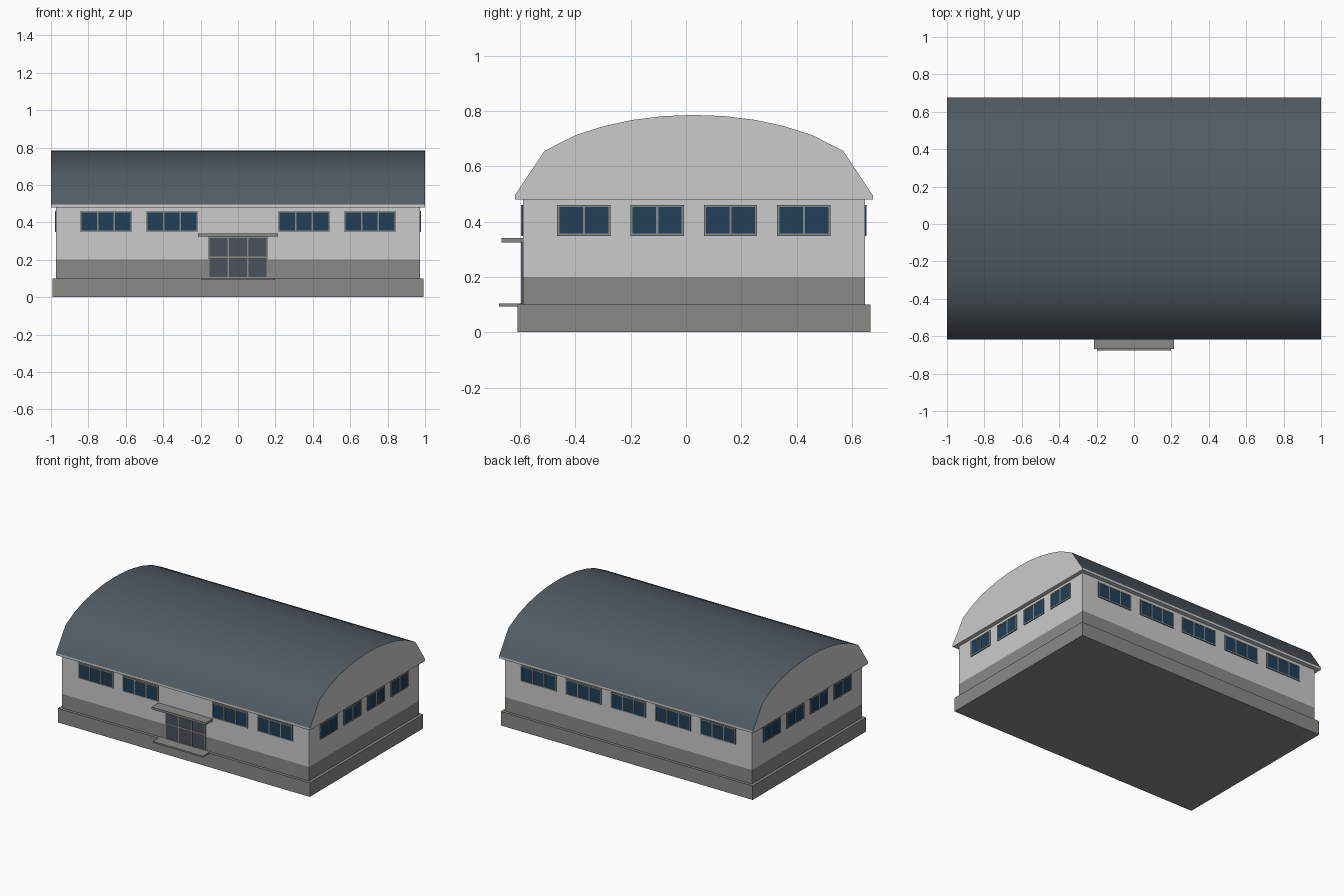
import bpy, bmesh, math
from mathutils import Matrix, Vector

cube = bpy.data.objects.get("Cube")
if cube:
    bpy.data.objects.remove(cube, do_unlink=True)


def material(name, rgb):
    m = bpy.data.materials.new(name)
    m.use_nodes = True
    m.diffuse_color = (*rgb, 1)
    m.node_tree.nodes["Principled BSDF"].inputs["Base Color"].default_value = (*rgb, 1)
    return m


WALL = material("pale_wall", (0.6, 0.6, 0.6))
STONE = material("grey_stone", (0.255, 0.26, 0.235))
ROOF = material("slate_roof", (0.085, 0.107, 0.127))
GLASS = material("blue_glass", (0.015, 0.05, 0.098))
DOOR = material("door_glass", (0.069, 0.084, 0.107))

MID_Y = 0.0285                 # building centre line
HALF_X, HALF_Y = 0.972, 0.618  # wall half sizes


def finish(bm, name, mats):
    bmesh.ops.recalc_face_normals(bm, faces=bm.faces)
    mesh = bpy.data.meshes.new(name)
    bm.to_mesh(mesh)
    bm.free()
    for m in mats:
        mesh.materials.append(m)
    ob = bpy.data.objects.new(name, mesh)
    bpy.context.collection.objects.link(ob)
    return ob


def add_box(bm, lo, hi, index=0):
    lo, hi = Vector(lo), Vector(hi)
    mat = Matrix.Translation((lo + hi) / 2) @ Matrix.Diagonal((*(hi - lo), 1))
    verts = bmesh.ops.create_cube(bm, size=1, matrix=mat)["verts"]
    for f in {f for v in verts for f in v.link_faces}:
        f.material_index = index


def box(name, lo, hi, mat):
    bm = bmesh.new()
    add_box(bm, lo, hi)
    return finish(bm, name, [mat])


def glazing(name, place, width, z0, z1, cols, rows, glass):
    """Framed panes on the plane y = 0, facing -y, moved by place."""
    bm = bmesh.new()
    w, bar, out = width / 2, 0.008, -0.006
    add_box(bm, (-w, -0.004, z0), (w, 0.002, z1), 1)
    for i in range(cols + 1):
        x = -w + (width - bar) * i / cols
        add_box(bm, (x, out, z0), (x + bar, 0, z1))
    for i in range(rows + 1):
        z = z0 + (z1 - z0 - bar) * i / rows
        add_box(bm, (-w, out, z), (w, 0, z + bar))
    bmesh.ops.transform(bm, matrix=place, verts=bm.verts)
    return finish(bm, name, [STONE, glass])


# Plinth, lower wall band and upper wall
box("plinth", (-0.992, MID_Y - 0.638, 0), (0.992, MID_Y + 0.638, 0.1), STONE)
box("wall_base", (-HALF_X, MID_Y - HALF_Y, 0.1), (HALF_X, MID_Y + HALF_Y, 0.2), STONE)
box("upper_wall", (-HALF_X, MID_Y - HALF_Y, 0.2), (HALF_X, MID_Y + HALF_Y, 0.48), WALL)

# Arched roof: half profile mirrored, then extruded along x
half = [(0.647, 0.48), (0.647, 0.495), (0.54, 0.655), (0.428, 0.712),
        (0.325, 0.745), (0.223, 0.767), (0.11, 0.781)]
profile = half + [(0, 0.785)] + [(-y, z) for y, z in reversed(half)]
bm = bmesh.new()
end = bm.faces.new([bm.verts.new((-1, MID_Y + y, z)) for y, z in profile])
new = bmesh.ops.extrude_face_region(bm, geom=[end], use_keep_orig=True)["geom"]
bmesh.ops.translate(bm, vec=(2, 0, 0),
                    verts=[v for v in new if isinstance(v, bmesh.types.BMVert)])
bm.normal_update()
for f in bm.faces:
    if abs(f.normal.x) < 0.5 and f.calc_center_median().z > 0.5:
        f.material_index = 1
roof = finish(bm, "arched_roof", [WALL, ROOF])
bpy.ops.object.select_all(action="DESELECT")
roof.select_set(True)
bpy.context.view_layer.objects.active = roof
bpy.ops.object.shade_smooth_by_angle(angle=math.radians(32))

# Long-side windows: the middle bay at the front holds the entrance
for i in range(-2, 3):
    x = i * 0.353
    if i:
        glazing("front_window", Matrix.Translation((x, MID_Y - HALF_Y, 0)),
                0.278, 0.348, 0.46, 3, 1, GLASS)
    glazing("back_window",
            Matrix.Translation((x, MID_Y + HALF_Y, 0)) @ Matrix.Rotation(math.pi, 4, "Z"),
            0.278, 0.348, 0.46, 3, 1, GLASS)

# Gable-end windows
for side, name in ((1, "left_window"), (-1, "right_window")):
    for i in range(4):
        y = MID_Y + (i - 1.5) * 0.265
        glazing(name, Matrix.Translation((side * HALF_X, y, 0))
                @ Matrix.Rotation(side * math.pi / 2, 4, "Z"),
                0.193, 0.348, 0.46, 2, 1, GLASS)

# Entrance: glazed door, canopy and step
glazing("entrance_door", Matrix.Translation((0, MID_Y - HALF_Y, 0)),
        0.32, 0.1, 0.325, 3, 2, DOOR)
box("canopy", (-0.213, -0.667, 0.324), (0.213, -0.585, 0.34), STONE)
box("door_step", (-0.197, -0.675, 0.092), (0.197, -0.585, 0.103), STONE)
